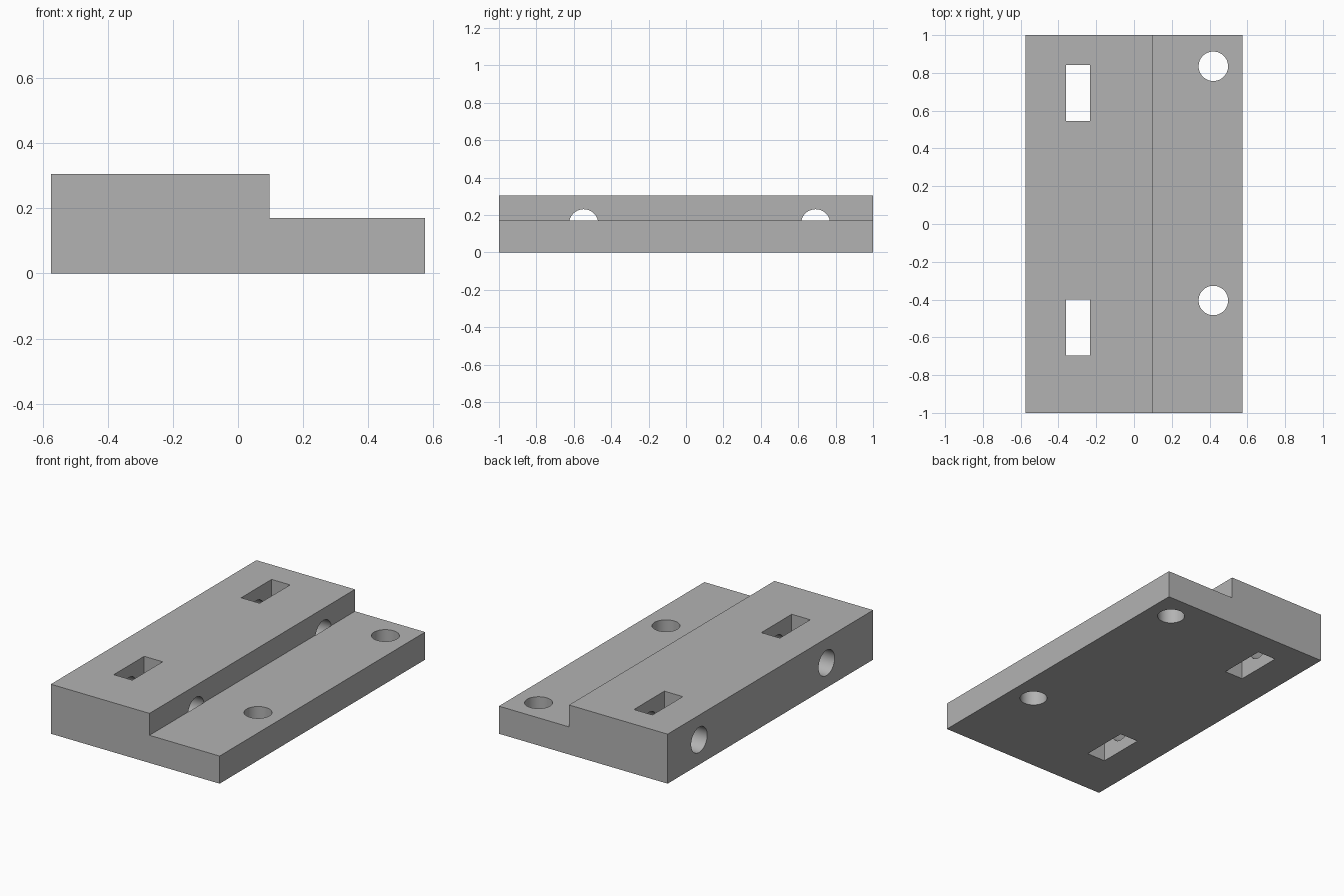
import bpy
import bmesh
from math import radians
from mathutils import Matrix

cube = bpy.data.objects.get("Cube")
if cube:
    bpy.data.objects.remove(cube, do_unlink=True)

# Overall sizes
HALF_W, HALF_L = 0.575, 1.0
TOP, STEP_Z, STEP_X = 0.305, 0.17, 0.097
HOLE_R = 0.078
ROW_Y = (-0.547, 0.693)

grey = bpy.data.materials.new("light_grey")
grey.use_nodes = True
colour = (0.45, 0.45, 0.45, 1.0)
grey.diffuse_color = colour
grey.node_tree.nodes["Principled BSDF"].inputs["Base Color"].default_value = colour


def add_object(name, bm):
    bmesh.ops.recalc_face_normals(bm, faces=bm.faces)
    mesh = bpy.data.meshes.new(name)
    bm.to_mesh(mesh)
    bm.free()
    mesh.materials.append(grey)
    obj = bpy.data.objects.new(name, mesh)
    bpy.context.collection.objects.link(obj)
    return obj


def cylinder(name, centre, length, axis):
    bm = bmesh.new()
    turn = Matrix.Rotation(radians(90), 4, "Y") if axis == "X" else Matrix()
    bmesh.ops.create_cone(bm, cap_ends=True, segments=64, radius1=HOLE_R,
                          radius2=HOLE_R, depth=length,
                          matrix=Matrix.Translation(centre) @ turn)
    return add_object(name, bm)


def box(name, centre, size):
    bm = bmesh.new()
    bmesh.ops.create_cube(bm, size=1, matrix=Matrix.Translation(centre)
                          @ Matrix.Diagonal((*size, 1)))
    return add_object(name, bm)


# Stepped block: an L-shaped profile extruded along its length
profile = [(-HALF_W, 0), (HALF_W, 0), (HALF_W, STEP_Z),
           (STEP_X, STEP_Z), (STEP_X, TOP), (-HALF_W, TOP)]
bm = bmesh.new()
end = bm.faces.new([bm.verts.new((x, -HALF_L, z)) for x, z in profile])
swept = bmesh.ops.extrude_face_region(bm, geom=[end], use_keep_orig=True)
bmesh.ops.translate(bm, vec=(0, 2 * HALF_L, 0),
                    verts=[v for v in swept["geom"] if isinstance(v, bmesh.types.BMVert)])
block = add_object("stepped_block", bm)

# Each row: nut slot, cross bore up to the step wall, vertical bolt hole
cutters = []
bore_start, bore_end = -HALF_W - 0.1, STEP_X + 0.001
for y in ROW_Y:
    cutters.append(box("slot_cutter", (-0.297, y, TOP / 2), (0.126, 0.296, 1)))
    cutters.append(cylinder("bore_cutter", ((bore_start + bore_end) / 2, y, 0.153),
                            bore_end - bore_start, "X"))
    cutters.append(cylinder("bolt_hole_cutter", (0.42, y + 0.142, 0), 1, "Z"))

bpy.ops.object.select_all(action="DESELECT")
bpy.context.view_layer.objects.active = block
block.select_set(True)
for cutter in cutters:
    cut = block.modifiers.new(cutter.name, "BOOLEAN")
    cut.operation = "DIFFERENCE"
    cut.solver = "EXACT"
    cut.object = cutter
    bpy.ops.object.modifier_apply(modifier=cut.name)
    bpy.data.objects.remove(cutter, do_unlink=True)

# Smooth hole walls, crisp edges
bpy.ops.object.shade_smooth_by_angle(angle=radians(30))
